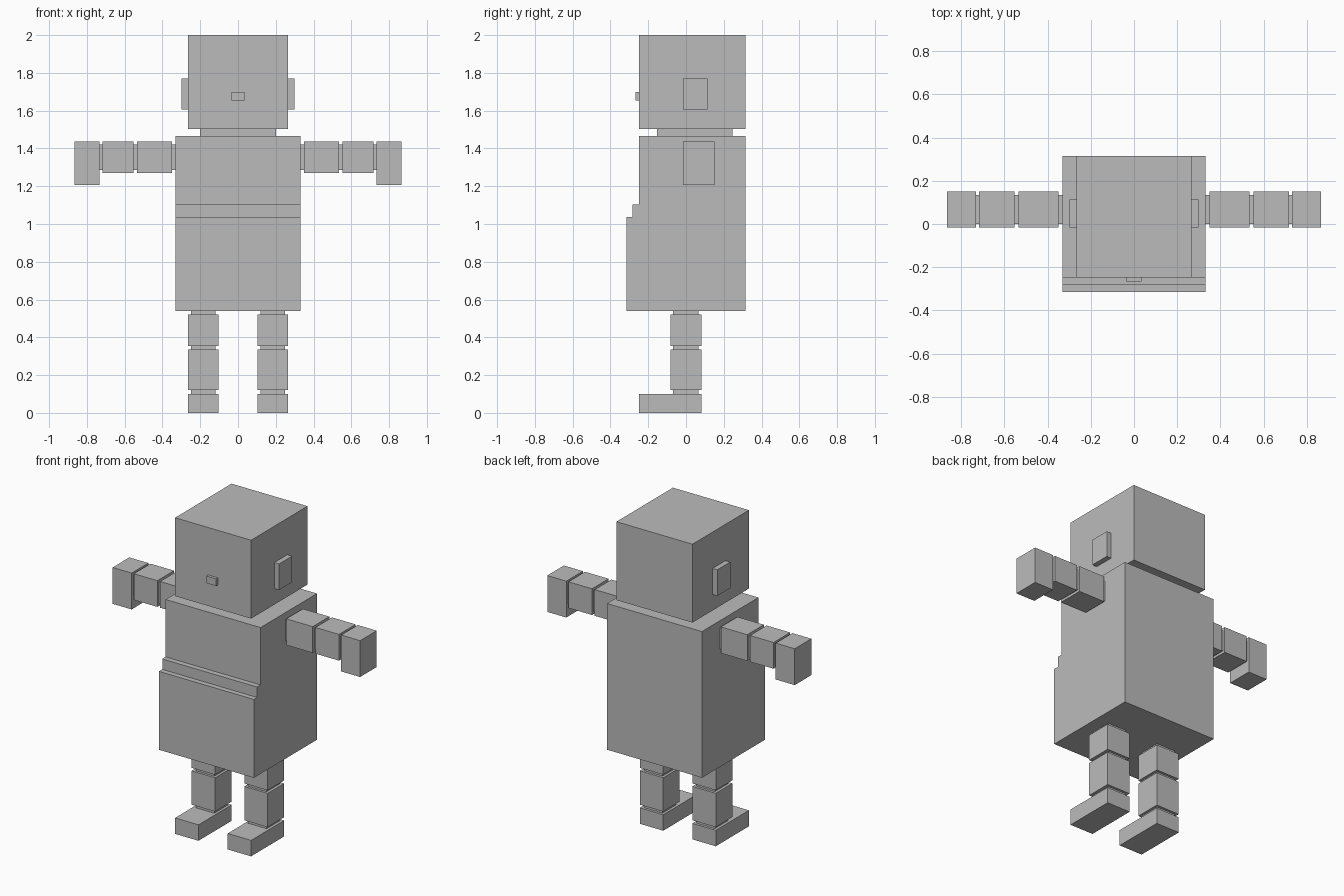
import bpy
import bmesh

if "Cube" in bpy.data.objects:
    bpy.data.objects.remove(bpy.data.objects["Cube"])

grey = bpy.data.materials.new("plain grey")
grey.diffuse_color = (0.5, 0.5, 0.5, 1)
grey.use_nodes = True
grey.node_tree.nodes["Principled BSDF"].inputs["Base Color"].default_value = grey.diffuse_color


def finish(name, bm):
    bmesh.ops.recalc_face_normals(bm, faces=bm.faces)
    mesh = bpy.data.meshes.new(name)
    bm.to_mesh(mesh)
    bm.free()
    mesh.materials.append(grey)
    bpy.context.collection.objects.link(bpy.data.objects.new(name, mesh))


def box(name, x, y, z):
    """Box given by its (min, max) range on each axis."""
    bm = bmesh.new()
    bmesh.ops.create_cube(bm, size=1)
    for v in bm.verts:
        v.co = [r[0] if c < 0 else r[1] for c, r in zip(v.co, (x, y, z))]
    finish(name, bm)


def pair(name, x, y, z):
    """Matching boxes on both sides of the body."""
    box("right_" + name, x, y, z)
    box("left_" + name, (-x[1], -x[0]), y, z)


# Torso: stepped belly profile in y, z, extruded across x
profile = [(0.315, 0.54), (0.315, 1.465), (-0.249, 1.465), (-0.249, 1.102),
           (-0.283, 1.102), (-0.283, 1.036), (-0.316, 1.036), (-0.316, 0.54)]
bm = bmesh.new()
side = bm.faces.new([bm.verts.new((-0.332, y, z)) for y, z in profile])
new = bmesh.ops.extrude_face_region(bm, geom=[side])["geom"]
bmesh.ops.translate(bm, vec=(0.664, 0, 0),
                    verts=[g for g in new if isinstance(g, bmesh.types.BMVert)])
if not side.is_valid or len([f for f in bm.faces if len(f.verts) == 8]) < 2:
    bmesh.ops.holes_fill(bm, edges=bm.edges, sides=8)
finish("torso", bm)

# Head, neck, nose and ears
box("neck", (-0.2, 0.2), (-0.153, 0.246), (1.465, 1.504))
box("head", (-0.266, 0.266), (-0.249, 0.315), (1.504, 2.0))
box("nose", (-0.034, 0.034), (-0.267, -0.249), (1.655, 1.70))
pair("ear", (0.266, 0.299), (-0.016, 0.114), (1.605, 1.77))

# Arms: segments joined by slimmer links
arm_y, arm_z = (-0.016, 0.15), (1.27, 1.436)
pair("upper_arm", (0.349, 0.534), arm_y, arm_z)
pair("forearm", (0.553, 0.718), arm_y, arm_z)
pair("hand", (0.733, 0.866), arm_y, (1.206, 1.436))
for name, x in (("shoulder", (0.332, 0.349)), ("elbow", (0.534, 0.553)),
                ("wrist", (0.718, 0.733))):
    pair(name, x, (0.0, 0.135), (1.286, 1.42))

# Legs: segments joined by slimmer links, with feet pointing forward
leg_x, leg_y = (0.102, 0.266), (-0.083, 0.082)
pair("thigh", leg_x, leg_y, (0.354, 0.52))
pair("shin", leg_x, leg_y, (0.121, 0.335))
pair("foot", leg_x, (-0.249, 0.082), (0.0, 0.101))
for name, z in (("hip", (0.52, 0.54)), ("knee", (0.335, 0.354)),
                ("ankle", (0.101, 0.121))):
    pair(name, (0.118, 0.248), (-0.068, 0.066), z)
